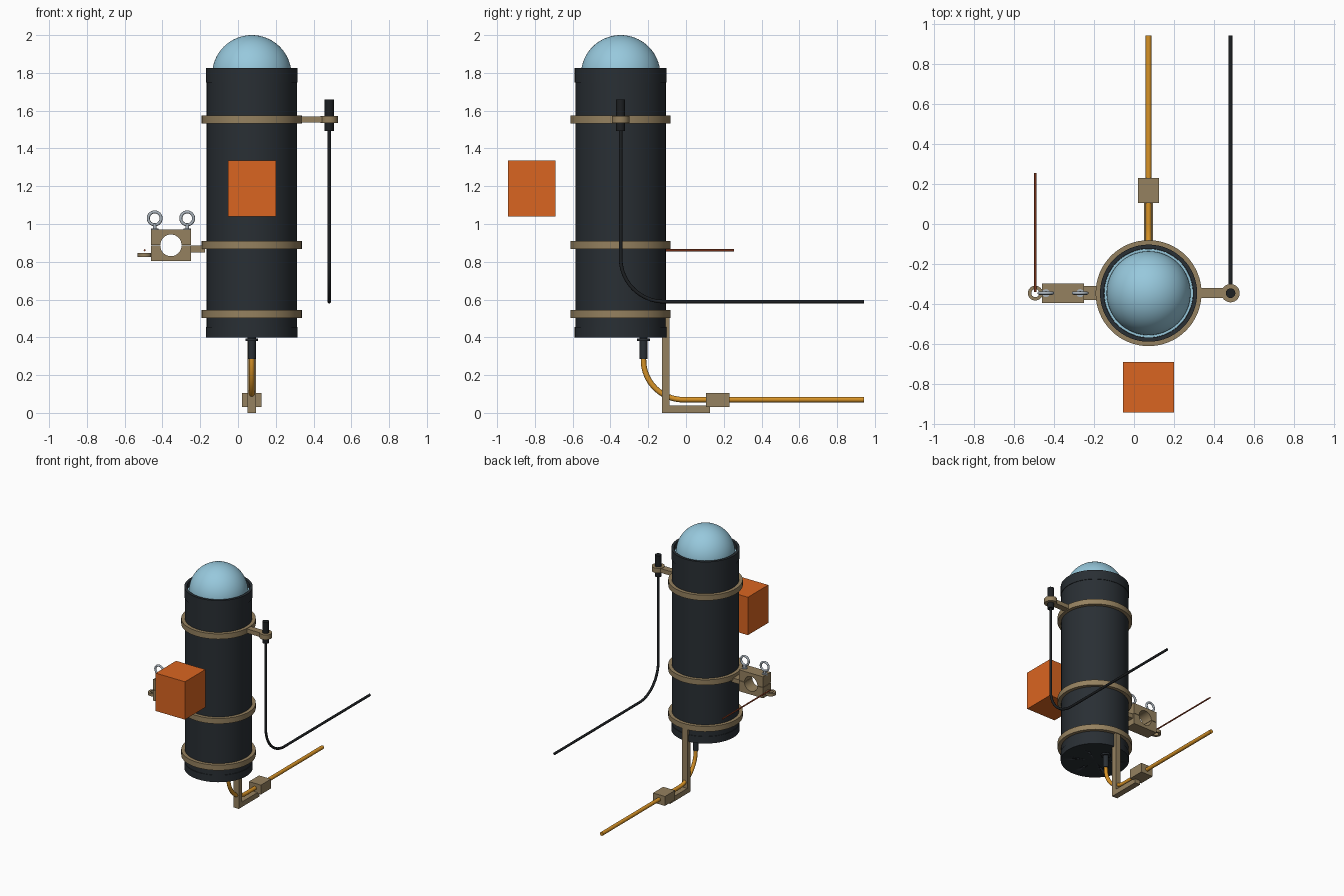
import bpy, bmesh
from math import sin, cos, pi, radians
from mathutils import Matrix, Vector

if "Cube" in bpy.data.objects:
    bpy.data.objects.remove(bpy.data.objects["Cube"])

CX, CY = 0.073, -0.346          # axis of the housing


def material(name, rgb):
    m = bpy.data.materials.new(name)
    m.diffuse_color = (*rgb, 1)
    m.use_nodes = True
    m.node_tree.nodes["Principled BSDF"].inputs["Base Color"].default_value = m.diffuse_color
    return m


DARK = material("dark_housing", (0.022, 0.028, 0.034))
BLACK = material("black_rubber", (0.012, 0.014, 0.016))
TAN = material("tan_bracket", (0.30, 0.22, 0.115))
GLASS = material("dome_blue", (0.31, 0.58, 0.72))
ORANGE = material("orange_box", (0.70, 0.13, 0.015))
AMBER = material("amber_cable", (0.68, 0.29, 0.02))
RUST = material("rust_wire", (0.35, 0.06, 0.02))
STEEL = material("steel", (0.40, 0.45, 0.50))


def finish(obj, name, mat):
    obj.name = name
    obj.data.materials.append(mat)
    bpy.ops.object.select_all(action='DESELECT')
    obj.select_set(True)
    bpy.context.view_layer.objects.active = obj
    bpy.ops.object.shade_smooth_by_angle(angle=radians(35))
    return obj


def from_bm(bm, name, mat):
    bmesh.ops.recalc_face_normals(bm, faces=bm.faces)
    me = bpy.data.meshes.new(name)
    bm.to_mesh(me)
    bm.free()
    obj = bpy.data.objects.new(name, me)
    bpy.context.collection.objects.link(obj)
    return finish(obj, name, mat)


def box(name, x, y, z, mat):
    """Box from (min, max) ranges."""
    bm = bmesh.new()
    size = Matrix.Diagonal((x[1] - x[0], y[1] - y[0], z[1] - z[0], 1))
    mid = Matrix.Translation((sum(x) / 2, sum(y) / 2, sum(z) / 2))
    bmesh.ops.create_cube(bm, size=1, matrix=mid @ size)
    return from_bm(bm, name, mat)


def lathe(name, x, y, profile, mat, n=64):
    """Revolve a closed (radius, z) outline about a vertical axis."""
    bm = bmesh.new()
    rings = [[bm.verts.new((x + r * cos(2 * pi * i / n), y + r * sin(2 * pi * i / n), z))
              for i in range(n)] if r > 0 else [bm.verts.new((x, y, z))] * n
             for r, z in profile]
    for a, b in zip(rings, rings[1:] + rings[:1]):
        for i in range(n):
            j = (i + 1) % n
            quad = list(dict.fromkeys((a[i], a[j], b[j], b[i])))
            if len(quad) > 2:
                bm.faces.new(quad)
    return from_bm(bm, name, mat)


def ring(name, x, y, r0, r1, z0, z1, mat, n=64):
    return lathe(name, x, y, [(r0, z0), (r1, z0), (r1, z1), (r0, z1)], mat, n)


def cable(name, pts, radius, mat):
    cu = bpy.data.curves.new(name, 'CURVE')
    cu.dimensions = '3D'
    cu.bevel_depth, cu.bevel_resolution, cu.use_fill_caps = radius, 4, True
    sp = cu.splines.new('POLY')
    sp.points.add(len(pts) - 1)
    for p, co in zip(sp.points, pts):
        p.co = (*co, 1)
    obj = bpy.data.objects.new(name, cu)
    bpy.context.collection.objects.link(obj)
    bpy.ops.object.select_all(action='DESELECT')
    obj.select_set(True)
    bpy.context.view_layer.objects.active = obj
    bpy.ops.object.convert(target='MESH')
    return finish(bpy.context.object, name, mat)


def bent_path(x, y, z_top, z_low, r, y_end):
    """Straight down, quarter bend, then straight back."""
    arc = [(x, y + r - r * cos(t), z_low + r - r * sin(t))
           for t in (pi / 2 * i / 20 for i in range(21))]
    return [(x, y, z_top)] + arc + [(x, y_end, z_low)]


# Housing tube and end caps
lathe("housing_tube", CX, CY, [(0, 0.42), (0.239, 0.42), (0.239, 1.77), (0, 1.77)], DARK)
ring("top_cap", CX, CY, 0.223, 0.243, 1.75, 1.825, DARK)
cap = lathe("bottom_cap", CX, CY, [(0, 0.40), (0.243, 0.40), (0.243, 0.455), (0, 0.455)], DARK)

# Port holes in the bottom cap
bm = bmesh.new()
for k in range(1, 6):
    a = pi / 2 + k * pi / 3
    bmesh.ops.create_cone(bm, cap_ends=True, segments=16, radius1=0.011, radius2=0.011, depth=0.04,
                          matrix=Matrix.Translation((CX + 0.121 * cos(a), CY + 0.121 * sin(a), 0.40)))
cutter = from_bm(bm, "port_cutter", DARK)
cutter.hide_render = True
mod = cap.modifiers.new("ports", 'BOOLEAN')
mod.operation, mod.object, mod.solver = 'DIFFERENCE', cutter, 'EXACT'
bpy.context.view_layer.objects.active = cap
bpy.ops.object.modifier_apply(modifier=mod.name)
bpy.data.objects.remove(cutter)

# Dome with flange
dome = [(0.21 * cos(t), 1.79 + 0.21 * sin(t)) for t in (pi / 2 * i / 20 for i in range(20))]
lathe("dome", CX, CY, [(0, 1.765), (0.222, 1.765), (0.222, 1.785), (0.21, 1.785)] + dome + [(0, 2.0)], GLASS)

# Clamp bands
for nm, z in (("upper", 1.553), ("middle", 0.889), ("lower", 0.524)):
    ring(nm + "_band", CX, CY, 0.237, 0.265, z - 0.021, z + 0.021, TAN)

# Right arm with connector and black cable
RX = 0.483
box("right_arm", (0.325, RX - 0.03), (CY - 0.025, CY + 0.025), (1.537, 1.57), TAN)
ring("right_arm_eye", RX, CY, 0.022, 0.046, 1.535, 1.573, TAN, 32)
lathe("cable_connector", RX, CY, [(0, 1.493), (0.024, 1.493), (0.024, 1.535), (0.021, 1.535),
      (0.021, 1.573), (0.024, 1.573), (0.024, 1.66), (0, 1.66)], BLACK, 24)
cable("black_cable", bent_path(RX, CY, 1.50, 0.589, 0.23, 0.943), 0.0095, BLACK)

# Bottom penetrator and amber cable
PY = -0.225
lathe("penetrator", CX, PY, [(0, 0.285), (0.021, 0.285), (0.021, 0.38), (0.034, 0.38), (0.034, 0.393),
      (0.022, 0.393), (0.022, 0.41), (0, 0.41)], DARK, 24)
cable("amber_cable", bent_path(CX, PY, 0.30, 0.070, 0.21, 0.943), 0.0145, AMBER)

# Lower strut, foot and cable clamp
box("strut_post", (CX - 0.023, CX + 0.023), (-0.127, -0.087), (0, 0.53), TAN)
box("strut_foot", (CX - 0.023, CX + 0.023), (-0.09, 0.127), (0, 0.04), TAN)
box("cable_clamp", (CX - 0.052, CX + 0.052), (0.105, 0.231), (0.032, 0.106), TAN)

# Left arm and split clamp block
box("left_arm", (-0.26, -0.175), (CY - 0.035, CY + 0.035), (0.85, 0.885), TAN)
BX, BZ, BR = -0.355, 0.887, 0.056
for nm, s, h in (("upper", 1, 0.084), ("lower", -1, 0.084)):
    g = BZ + s * 0.0015
    out = [(BX + BR * cos(t), g + s * BR * sin(t)) for t in (pi * i / 20 for i in range(21))]
    out += [(BX - 0.105, g), (BX - 0.105, BZ + s * h), (BX + 0.105, BZ + s * h), (BX + 0.105, g)]
    bm = bmesh.new()
    f = bm.faces.new([bm.verts.new((x, CY - 0.048, z)) for x, z in out])
    ext = bmesh.ops.extrude_face_region(bm, geom=[f], use_keep_orig=True)
    bmesh.ops.translate(bm, vec=(0, 0.096, 0), verts=[v for v in ext["geom"] if isinstance(v, bmesh.types.BMVert)])
    from_bm(bm, nm + "_clamp_half", TAN)

# Eye bolts
for nm, x in (("left", BX - 0.086), ("right", BX + 0.086)):
    lathe(nm + "_eye_shank", x, CY, [(0, 0.96), (0.02, 0.96), (0.02, 0.977), (0.01, 0.977),
          (0.01, 0.998), (0, 0.998)], STEEL, 20)
    bpy.ops.mesh.primitive_torus_add(major_radius=0.034, minor_radius=0.008, major_segments=32,
                                     minor_segments=12, location=(x, CY, 1.03), rotation=(pi / 2, 0, 0))
    finish(bpy.context.object, nm + "_eye_ring", STEEL)

# Wire eye tab and thin wire
TX = -0.494
box("wire_tab", (TX + 0.025, -0.455), (CY - 0.02, CY + 0.02), (0.825, 0.847), TAN)
ring("wire_eye", TX, CY, 0.02, 0.037, 0.825, 0.847, TAN, 32)
cable("thin_wire", [(TX, CY + 0.005, 0.861), (TX, 0.254, 0.861)], 0.0055, RUST)

# Floating orange box
box("orange_box", (CX - 0.127, CX + 0.127), (-0.943, -0.69), (1.04, 1.337), ORANGE)
